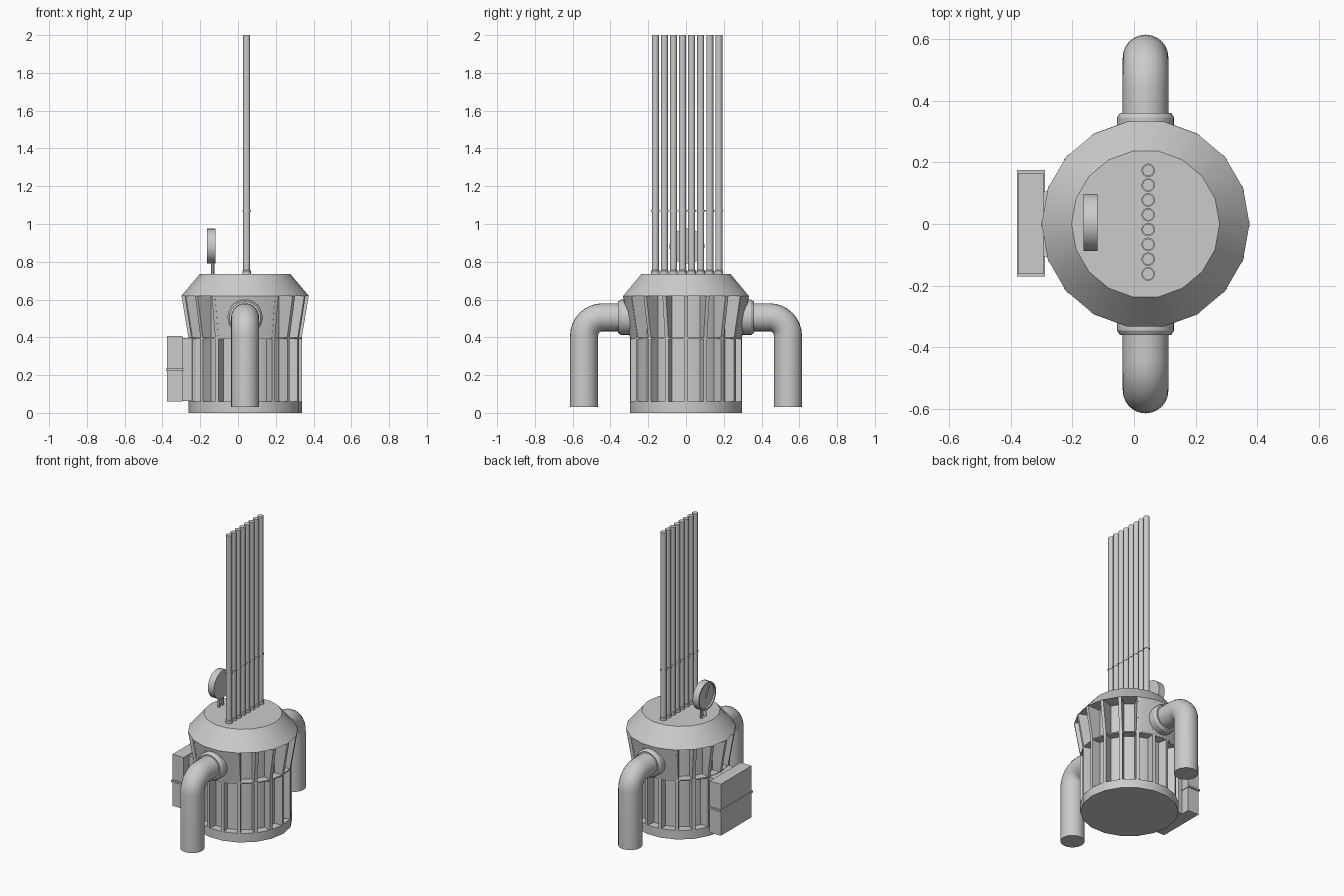
import bpy, bmesh, math
from mathutils import Vector, Matrix

if "Cube" in bpy.data.objects:
    bpy.data.objects.remove(bpy.data.objects["Cube"])

CX = 0.0375          # centre of the body
N = 18               # sides of the body


def make(name, bm, smooth=0):
    bmesh.ops.recalc_face_normals(bm, faces=bm.faces)
    me = bpy.data.meshes.new(name)
    bm.to_mesh(me)
    bm.free()
    ob = bpy.data.objects.new(name, me)
    bpy.context.collection.objects.link(ob)
    if smooth:
        bpy.ops.object.select_all(action='DESELECT')
        ob.select_set(True)
        bpy.context.view_layer.objects.active = ob
        bpy.ops.object.shade_smooth_by_angle(angle=math.radians(smooth))
    return ob


def box(name, x, y, z):
    bm = bmesh.new()
    bmesh.ops.create_cube(bm, size=1)
    for v in bm.verts:
        v.co = Vector([(a + b) / 2 + c * (b - a) for (a, b), c in zip((x, y, z), v.co)])
    return make(name, bm)


def lathe(name, profile, matrix, n=N, smooth=30):
    """Revolve (radius, height) points around z, cap both ends, then place."""
    bm = bmesh.new()
    rings = [[bm.verts.new((r * math.cos(2 * math.pi * i / n), r * math.sin(2 * math.pi * i / n), z))
              for i in range(n)] for r, z in profile]
    for a, b in zip(rings, rings[1:]):
        for i in range(n):
            j = (i + 1) % n
            bm.faces.new((a[i], a[j], b[j], b[i]))
    bm.faces.new(rings[0])
    bm.faces.new(rings[-1])
    bm.transform(matrix)
    return make(name, bm, smooth)


at = lambda x, y, z=0: Matrix.Translation((x, y, z))
body = at(CX, 0)

# Base, core, mid plate and cap
lathe("base", [(0.30, 0), (0.30, 0.06)], body)
lathe("core", [(0.245, 0.05), (0.245, 0.63)], body)
lathe("mid_plate", [(0.30, 0.392), (0.30, 0.40)], body)
lathe("cap", [(0.337, 0.62), (0.24, 0.735)], body)

# Cooling fins around the core
bm = bmesh.new()
outline = [(0.22, 0.06), (0.30, 0.06), (0.30, 0.40), (0.337, 0.62), (0.22, 0.62)]
for k in range(N):
    rot = body @ Matrix.Rotation(2 * math.pi * k / N, 4, 'Z')
    sides = [[bm.verts.new(rot @ Vector((r, t, z))) for r, z in outline] for t in (-0.01, 0.01)]
    bm.faces.new(sides[0])
    bm.faces.new(sides[1])
    for i in range(5):
        j = (i + 1) % 5
        bm.faces.new((sides[0][i], sides[0][j], sides[1][j], sides[1][i]))
make("cooling_fins", bm)

# Closed flared panels that carry the pipes
for side, start in (("back", 60), ("front", 240)):
    bm = bmesh.new()
    cols = []
    for k in range(4):
        a = math.radians(start + 20 * k)
        cols.append([bm.verts.new((CX + r * math.cos(a), r * math.sin(a), z))
                     for r, z in ((0.23, 0.40), (0.301, 0.40), (0.338, 0.62), (0.23, 0.62))])
    for a, b in zip(cols, cols[1:]):
        for i in range(4):
            j = (i + 1) % 4
            bm.faces.new((a[i], a[j], b[j], b[i]))
    bm.faces.new(cols[0])
    bm.faces.new(cols[-1])
    make(side + "_pipe_panel", bm, 30)

# Elbow pipes with flanges
R, BEND, PZ, PY = 0.074, 0.098, 0.506, 0.54
for side, s in (("back", 1), ("front", -1)):
    path = [(0.28, PZ, 0)]
    for k in range(9):
        a = math.pi / 2 * k / 8
        path.append((PY - BEND + BEND * math.sin(a), PZ - BEND + BEND * math.cos(a), a))
    path.append((PY, 0.03, math.pi / 2))
    bm = bmesh.new()
    rings = []
    for y, z, a in path:
        rings.append([bm.verts.new((CX + R * math.cos(t), s * (y + R * math.sin(t) * math.sin(a)),
                                    z + R * math.sin(t) * math.cos(a)))
                      for t in [2 * math.pi * i / 24 for i in range(24)]])
    for a, b in zip(rings, rings[1:]):
        for i in range(24):
            j = (i + 1) % 24
            bm.faces.new((a[i], a[j], b[j], b[i]))
    bm.faces.new(rings[0])
    bm.faces.new(rings[-1])
    make(side + "_pipe", bm, 40)
    turn = at(CX, 0, PZ) @ Matrix.Rotation(-s * math.pi / 2, 4, 'X')
    lathe(side + "_flange", [(0.093, 0.29), (0.093, 0.345), (0.083, 0.36)], turn, 24)

# Row of eight rods with collars
for i in range(8):
    lathe(f"rod_{i + 1}", [(0.022, 0.73), (0.022, 0.752), (0.0185, 0.757), (0.0185, 1.065),
                           (0.022, 1.065), (0.022, 1.073), (0.0185, 1.073), (0.0185, 2.0)],
          at(0.046, -0.162 + 0.048 * i), 16)

# Gauge facing -x, with a recessed dial, needle and two stems
GY, GZ = 0.005, 0.883
lathe("gauge", [(0.093, 0), (0.093, 0.045), (0.083, 0.045), (0.083, 0.033)],
      at(-0.118, GY, GZ) @ Matrix.Rotation(-math.pi / 2, 4, 'Y'), 24)
needle = box("gauge_needle", (-0.004, 0.004), (-0.004, 0.004), (-0.015, 0.065))
needle.location = (-0.153, GY, GZ)
needle.rotation_euler.x = 0.5
for name, y in (("gauge_stem_left", -0.018), ("gauge_stem_right", 0.018)):
    lathe(name, [(0.009, 0.73), (0.009, 0.81)], at(-0.133, GY + y), 12)

# Side control box with a seam band and neck to the body
box("control_box", (-0.376, -0.293), (-0.162, 0.166), (0.06, 0.407))
box("control_box_band", (-0.38, -0.289), (-0.171, 0.175), (0.224, 0.236))
box("control_box_neck", (-0.295, -0.17), (-0.105, 0.105), (0.064, 0.397))
